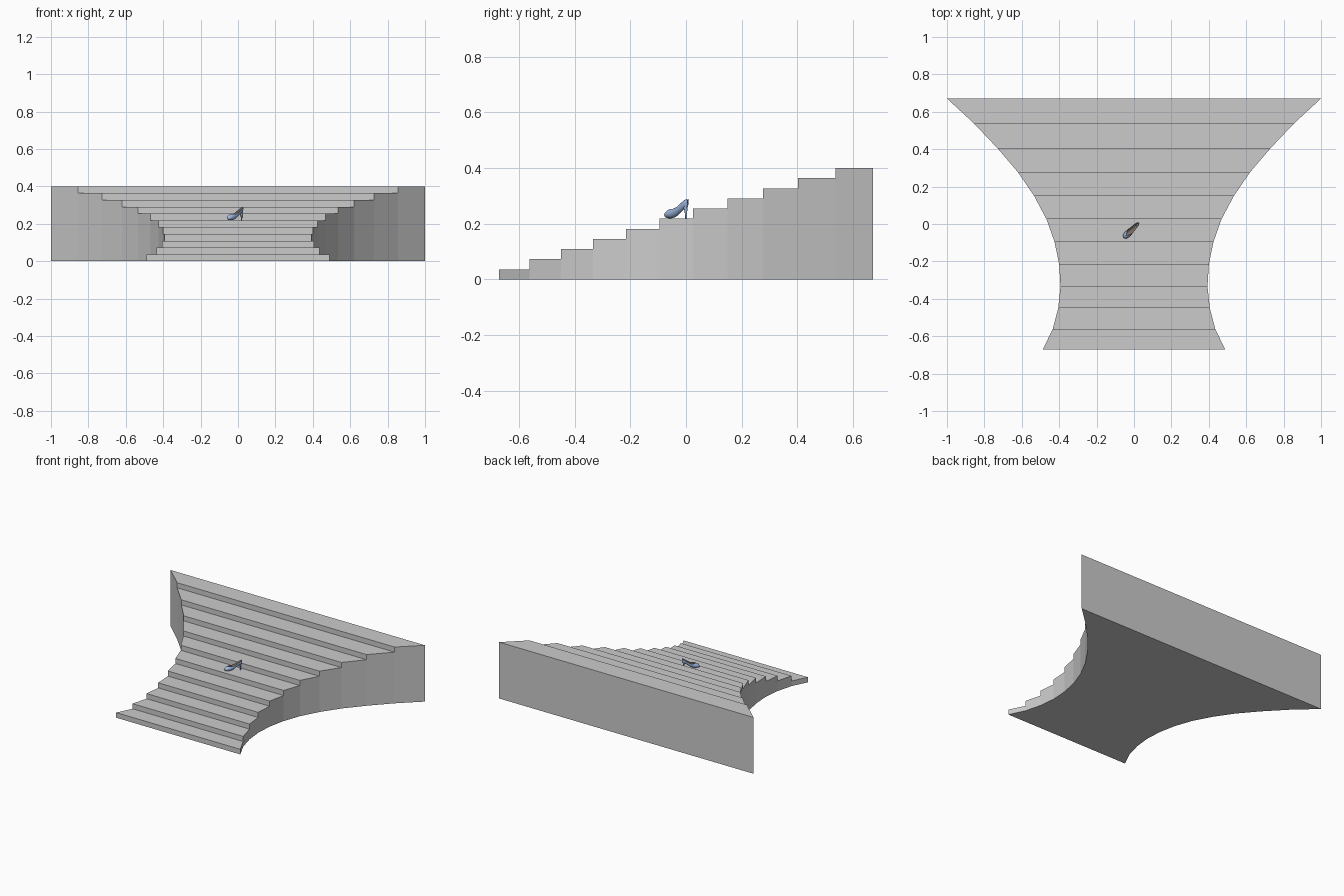
import bpy, bmesh, math
from mathutils import Matrix, Vector

if "Cube" in bpy.data.objects:
    bpy.data.objects.remove(bpy.data.objects["Cube"])

RISE = 0.4 / 11


def finish(bm, name):
    bmesh.ops.remove_doubles(bm, verts=bm.verts, dist=1e-5)
    bmesh.ops.recalc_face_normals(bm, faces=bm.faces)
    me = bpy.data.meshes.new(name)
    bm.to_mesh(me)
    bm.free()
    ob = bpy.data.objects.new(name, me)
    bpy.context.collection.objects.link(ob)
    return ob


def material(name, rgb):
    m = bpy.data.materials.new(name)
    m.diffuse_color = (*rgb, 1)
    m.use_nodes = True
    m.node_tree.nodes["Principled BSDF"].inputs["Base Color"].default_value = m.diffuse_color
    return m


# Flared staircase: (y, half width) at each step edge
edges = [(-0.671, .488), (-0.563, .435), (-0.449, .405), (-0.335, .393),
         (-0.216, .400), (-0.095, .425), (0.026, .468), (0.150, .534),
         (0.276, .620), (0.403, .728), (0.537, .855), (0.671, 1.0)]
bm = bmesh.new()


def face(*pts):
    bm.faces.new([bm.verts.new(p) for p in pts])


for i in range(11):
    (y0, w0), (y1, w1) = edges[i], edges[i + 1]
    lo, hi = i * RISE, (i + 1) * RISE
    face((-w0, y0, lo), (w0, y0, lo), (w0, y0, hi), (-w0, y0, hi))   # riser
    face((-w0, y0, hi), (w0, y0, hi), (w1, y1, hi), (-w1, y1, hi))   # tread
    face((-w0, y0, 0), (w0, y0, 0), (w1, y1, 0), (-w1, y1, 0))       # underside
    for s in (-1, 1):                                                # side walls
        side = [(s * w0, y0, 0), (s * w1, y1, 0), (s * w1, y1, hi), (s * w0, y0, hi)]
        if i:
            side.append((s * w0, y0, lo))
        face(*side)
y, w = edges[-1]
face((-w, y, 0), (w, y, 0), (w, y, 0.4), (-w, y, 0.4))
finish(bm, "staircase")

# Shoe, built toe at origin along +x, then turned onto the sixth tread
place = Matrix.Translation((-0.055, -0.074, 6 * RISE)) @ Matrix.Rotation(math.radians(45), 4, 'Z')
blue = material("shoe_blue", (0.35, 0.48, 0.75))
brown = material("lining_brown", (0.28, 0.2, 0.15))

# Shoe upper: (along, half width, sole height, rim height, wrap angle)
sections = [(0, .005, .008, .014, 180), (.004, .012, .003, .024, 180),
            (.014, .0165, .0005, .031, 180), (.026, .0185, .0005, .036, 178),
            (.032, .0185, .0005, .036, 145), (.05, .017, .005, .034, 115),
            (.07, .0135, .018, .042, 110), (.09, .012, .032, .057, 105),
            (.105, .010, .039, .067, 105), (.112, .007, .041, .071, 105),
            (.115, .001, .044, .072, 105)]
bm = bmesh.new()
rows = []
for u, w, zb, zt, a in sections:
    a = math.radians(a)
    row = []
    for k in range(13):
        t = a * (k / 6 - 1)
        z = zb + (zt - zb) * (1 - math.cos(t)) / (1 - math.cos(a))
        row.append(bm.verts.new((u, w * math.sin(t), z)))
    rows.append(row)
for r0, r1 in zip(rows, rows[1:]):
    for k in range(12):
        bm.faces.new((r0[k], r0[k + 1], r1[k + 1], r1[k]))
bm.faces.new(rows[0])
upper = finish(bm, "shoe_upper")
# keep the normals facing outward so the lining goes inside
low = min(upper.data.polygons, key=lambda p: p.center.z)
if low.normal.z > 0:
    upper.data.flip_normals()
upper.data.materials.append(blue)
upper.data.materials.append(brown)
upper.matrix_world = place
solid = upper.modifiers.new("thickness", 'SOLIDIFY')
solid.thickness = 0.0015
solid.offset = -1
solid.material_offset = 1
sub = upper.modifiers.new("smooth", 'SUBSURF')
sub.levels = sub.render_levels = 1
upper.data.shade_smooth()

# Tapered heel
bm = bmesh.new()
rings = []
for u, r, z in [(.105, .0035, 0), (.105, .0036, .012), (.104, .005, .027), (.101, .009, .045)]:
    rings.append([bm.verts.new((u + r * math.cos(k * math.pi / 6), r * math.sin(k * math.pi / 6), z))
                  for k in range(12)])
for r0, r1 in zip(rings, rings[1:]):
    for k in range(12):
        j = (k + 1) % 12
        bm.faces.new((r0[k], r0[j], r1[j], r1[k]))
bm.faces.new(rings[0])
heel = finish(bm, "shoe_heel")
heel.data.materials.append(blue)
heel.matrix_world = place
bpy.context.view_layer.objects.active = heel
heel.select_set(True)
bpy.ops.object.shade_smooth_by_angle()
